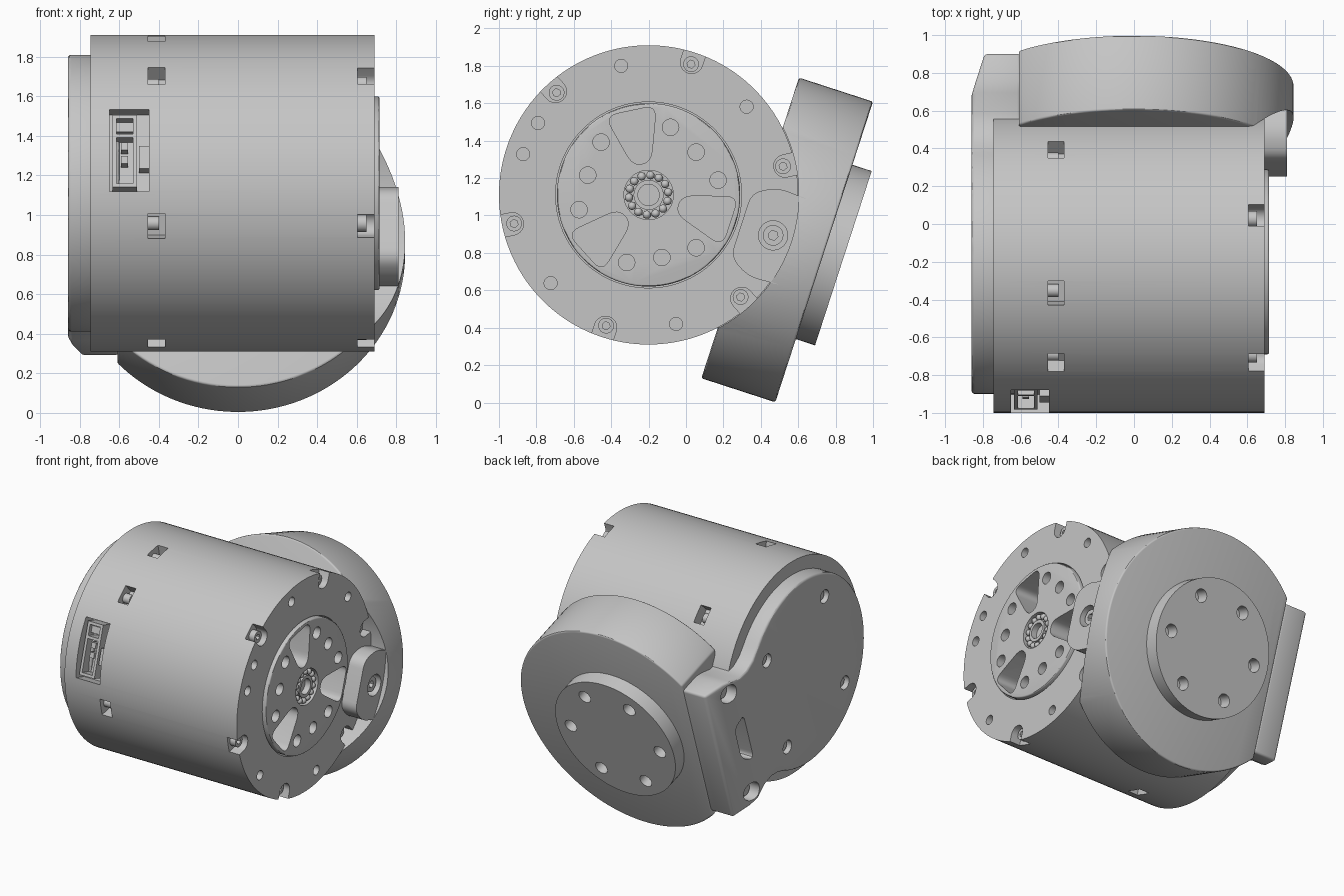
import bpy, bmesh
from math import sin, cos, radians, pi, hypot, acos
from mathutils import Matrix, Vector

cube = bpy.data.objects.get("Cube")
if cube:
    bpy.data.objects.remove(cube, do_unlink=True)

grey = bpy.data.materials.new("light grey metal")
grey.use_nodes = True
COLOUR = (0.56, 0.56, 0.56, 1)
grey.diffuse_color = COLOUR
grey.node_tree.nodes["Principled BSDF"].inputs["Base Color"].default_value = COLOUR

TILT = radians(-18)          # whole unit is rolled about the motor axis
CENTRE = (0, -0.2, 1.11)


# ---- helpers: shapes are drawn around the motor axis, then rolled ----
def polar(r, deg):
    return (r * cos(radians(deg)), r * sin(radians(deg)))


def circle(r, c=(0, 0), n=32):
    return [(c[0] + r * cos(2 * pi * i / n), c[1] + r * sin(2 * pi * i / n)) for i in range(n)]


def turn(pts, deg):
    a = radians(deg)
    return [(p * cos(a) - q * sin(a), p * sin(a) + q * cos(a)) for p, q in pts]


def rounded(pts, r, steps=6):
    out = []
    for i, p in enumerate(pts):
        p = Vector(p)
        a, b = Vector(pts[i - 1]) - p, Vector(pts[(i + 1) % len(pts)]) - p
        a, b = p + a * min(r / a.length, 0.45), p + b * min(r / b.length, 0.45)
        for k in range(steps + 1):
            t = k / steps
            out.append(a * (1 - t) ** 2 + p * 2 * t * (1 - t) + b * t * t)
    return out


def prism(bm, pts, lo, hi, axis="x"):
    place = (lambda d, p: (d, p[0], p[1])) if axis == "x" else (lambda d, p: (p[0], d, p[1]))
    a = [bm.verts.new(place(lo, p)) for p in pts]
    b = [bm.verts.new(place(hi, p)) for p in pts]
    bm.faces.new(a)
    bm.faces.new(b[::-1])
    for i in range(len(pts)):
        bm.faces.new((a[i - 1], a[i], b[i], b[i - 1]))


def radial_box(bm, deg, x0, x1, r0, r1, w0, w1):
    prism(bm, turn([(r0, w0), (r1, w0), (r1, w1), (r0, w1)], deg), x0, x1)


def finish(name, bm):
    bmesh.ops.recalc_face_normals(bm, faces=bm.faces[:])
    mesh = bpy.data.meshes.new(name)
    bm.to_mesh(mesh)
    bm.free()
    mesh.materials.append(grey)
    ob = bpy.data.objects.new(name, mesh)
    ob.location, ob.rotation_euler = CENTRE, (TILT, 0, 0)
    bpy.context.collection.objects.link(ob)
    return ob


def activate(ob):
    bpy.ops.object.select_all(action="DESELECT")
    bpy.context.view_layer.objects.active = ob
    ob.select_set(True)


def solid(name, *prisms):
    bm = bmesh.new()
    for p in prisms:
        prism(bm, *p)
    return finish(name, bm)


def bevel(ob, width):
    m = ob.modifiers.new("bevel", "BEVEL")
    m.width, m.segments, m.limit_method, m.angle_limit = width, 3, "ANGLE", radians(40)
    activate(ob)
    bpy.ops.object.modifier_apply(modifier=m.name)


def cut(ob, bm):
    cutter = finish("cutter", bm)
    cutter.hide_render = True
    m = ob.modifiers.new("cut", "BOOLEAN")
    m.operation, m.solver, m.object = "DIFFERENCE", "EXACT", cutter
    activate(ob)
    bpy.context.view_layer.update()
    bpy.ops.object.modifier_apply(modifier=m.name)
    bpy.data.objects.remove(cutter, do_unlink=True)


# ---- motor body with rim notches, face holes and side slots ----
R, FACE = 0.8, 0.69
body = solid("motor_body", (circle(R, n=128), -0.745, FACE))
bm = bmesh.new()
prism(bm, circle(0.497, n=96), 0.45, 1)
notch = [(0.9, -0.06)] + [(0.745 - 0.06 * sin(pi * i / 12), -0.06 * cos(pi * i / 12)) for i in range(13)] + [(0.9, 0.06)]
screw_angles = [30, 90, 150, 210, 270, 330]
for a in screw_angles:
    prism(bm, turn(notch, a), 0.605, 1)
for a in (60, 120, 165, 180, 240, 300, 345):
    prism(bm, circle(0.035, polar(0.705, a), 20), 0.62, 1)
for a in (60, 120, 150, 210, 270):
    radial_box(bm, a, -0.455, -0.37, 0.71, 0.95, -0.065, 0.065)
PORT = 181.7
radial_box(bm, PORT, -0.65, -0.45, 0.67, 0.95, -0.215, 0.215)
cut(body, bm)

# ---- screws in the rim notches and slots ----
screws = solid("rim_screws", *[(circle(0.042, polar(0.735, a), 24), 0.59, 0.65) for a in screw_angles])
bm = bmesh.new()
for a in screw_angles:
    prism(bm, circle(0.022, polar(0.735, a), 6), 0.62, 1)
cut(screws, bm)
slot_pins = solid("slot_pins", *[(circle(0.035, polar(0.73, a), 20), -0.46, -0.4) for a in (60, 120, 150, 210, 270)])

# ---- connector in the side pocket ----
bm = bmesh.new()
for x0, x1, w0, w1, top in ((-0.635, -0.615, -0.19, 0.19, 0.76), (-0.53, -0.51, -0.19, 0.19, 0.76),
                            (-0.615, -0.53, 0.17, 0.19, 0.76), (-0.615, -0.53, -0.19, -0.17, 0.76),
                            (-0.615, -0.53, -0.09, -0.07, 0.76), (-0.615, -0.53, -0.16, -0.11, 0.73),
                            (-0.59, -0.555, 0.02, 0.06, 0.74), (-0.59, -0.555, -0.05, -0.01, 0.74),
                            (-0.5, -0.45, -0.03, 0.09, 0.75)):
    radial_box(bm, PORT, x0, x1, 0.66, top, w0, w1)
port = finish("cable_connector", bm)

# ---- output rotor with windows, bolt holes and bearing ----
rotor = solid("output_rotor", (circle(0.49, n=96), 0.45, 0.715))
bevel(rotor, 0.01)
bm = bmesh.new()
window = rounded([(0.17, -0.05), (0.46, -0.14), (0.46, 0.14), (0.17, 0.05)], 0.07)
for k in range(3):
    prism(bm, turn(window, 120 + 120 * k), 0.52, 1)
    for a, r in ((30, 0.38), (60, 0.342), (90, 0.38)):
        prism(bm, circle(0.044, polar(r, a + 120 * k), 24), 0.6, 1)
prism(bm, circle(0.132, n=48), 0.66, 1)
cut(rotor, bm)
hub = solid("bearing_hub", (circle(0.08, n=48), 0.64, 0.705))
bm = bmesh.new()
prism(bm, circle(0.057, n=32), 0.65, 1)
cut(hub, bm)
bm = bmesh.new()
for k in range(14):
    y, z = polar(0.106, k * 360 / 14)
    bmesh.ops.create_uvsphere(bm, u_segments=12, v_segments=8, radius=0.022,
                              matrix=Matrix.Translation((0.69, y, z)))
balls = finish("bearing_balls", bm)

# ---- joint disc with one flat side, behind the body ----
RD, FLAT = 0.845, -0.61
a0 = acos(FLAT / RD)
rim = [(RD * cos(-a0 + 2 * a0 * i / 96), RD * sin(-a0 + 2 * a0 * i / 96)) for i in range(97)]
disc = solid("joint_disc", (rim, 0.571, 0.987, "y"))
bevel(disc, 0.012)
bm = bmesh.new()
prism(bm, circle(0.803, n=128), 0.6, 1.2)
cut(disc, bm)

# ---- mounting boss on the disc ----
boss = solid("mounting_boss", (circle(0.49, n=96), 0.95, 1.095, "y"))
bm = bmesh.new()
for k in range(6):
    prism(bm, circle(0.048, polar(0.37, 60 * k), 24), 1.0, 1.3, "y")
cut(boss, bm)

# ---- end cover with arm that carries the disc ----
arc = [polar(0.7, 52 + 256 * i / 80) for i in range(81)]
arm_low = [(0.5, -0.505), (0.58, -0.48), (0.67, -0.485), (0.77, -0.53), (0.83, -0.545), (0.985, -0.545)]
arm_high = [(u, -t) for u, t in reversed(arm_low)]
bm = bmesh.new()
prism(bm, arc + arm_low + arm_high, -0.86, -0.6)
bmesh.ops.recalc_face_normals(bm, faces=bm.faces[:])
sliced = bmesh.ops.bisect_plane(bm, geom=bm.verts[:] + bm.edges[:] + bm.faces[:],
                                plane_co=(-0.86, 0.76, 0), plane_no=(-0.227, 0.07, 0), clear_outer=True)
bmesh.ops.holes_fill(bm, edges=[e for e in bm.edges if e.is_boundary], sides=0)
cover = finish("end_cover", bm)
bevel(cover, 0.018)
bm = bmesh.new()
for s in (-1, 1):
    for u in (-0.36, 0.36):
        prism(bm, circle(0.05, (u, s * 0.39), 24), -1, -0.80)
    prism(bm, circle(0.07, (0.80, s * 0.44), 28), -1, -0.77)
prism(bm, rounded([(0.72, -0.2), (0.82, -0.14), (0.82, 0.14), (0.72, 0.2)], 0.06), -1, -0.72)
cut(cover, bm)
cover_screws = solid("cover_screws",
                     *[(circle(0.036, (u, s * 0.39), 20), -0.83, -0.78) for s in (-1, 1) for u in (-0.36, 0.36)],
                     *[(circle(0.045, (0.80, s * 0.44), 20), -0.795, -0.75) for s in (-1, 1)])

# ---- lug on the output side, joining body and disc ----
lug = solid("side_lug", (rounded([(0.52, -0.18), (0.52, 0.18), (0.64, 0.25), (0.85, 0.24),
                                  (0.85, -0.24), (0.64, -0.25)], 0.06), 0.6, 0.81))
bm = bmesh.new()
prism(bm, circle(0.078, (0.7, 0), 32), 0.74, 1)
cut(lug, bm)
lug_screw = solid("lug_screw", (circle(0.055, (0.7, 0), 24), 0.72, 0.785))
bm = bmesh.new()
prism(bm, circle(0.027, (0.7, 0), 6), 0.75, 1)
cut(lug_screw, bm)

# ---- smooth the curved walls, keep the machined edges ----
for ob in (body, screws, slot_pins, port, rotor, hub, balls, disc, boss, cover, cover_screws, lug, lug_screw):
    activate(ob)
    bpy.ops.object.shade_smooth_by_angle(angle=radians(30))
